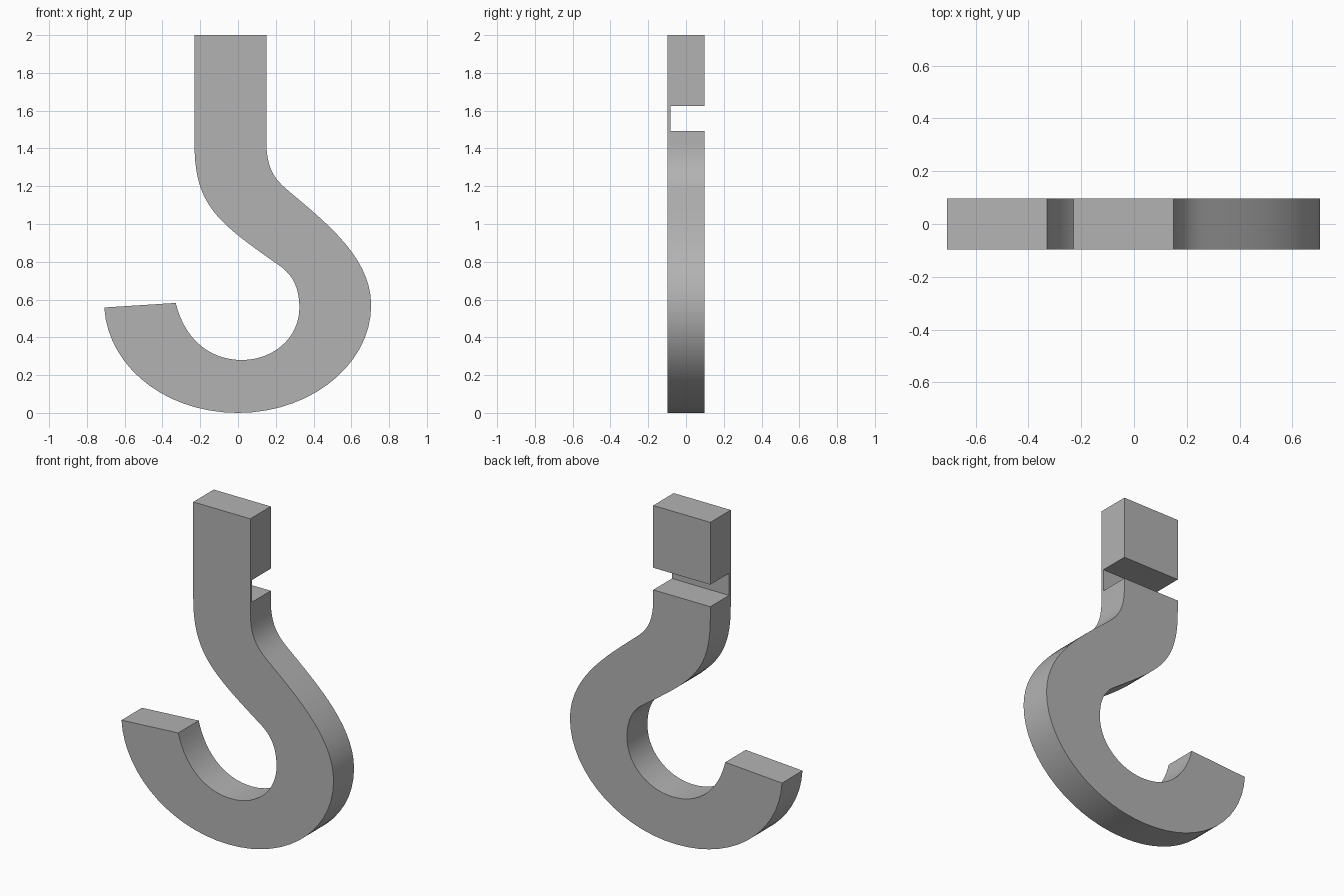
import bpy
import bmesh
import math
from mathutils import Vector
from mathutils.geometry import interpolate_bezier

HALF_DEPTH = 0.0975
TOP = 2.0
STEPS = 16

cube = bpy.data.objects.get("Cube")
if cube:
    bpy.data.objects.remove(cube, do_unlink=True)

# Plain grey metal
grey = bpy.data.materials.new("grey_metal")
grey.use_nodes = True
colour = (0.45, 0.45, 0.45, 1)
grey.diffuse_color = colour
grey.node_tree.nodes["Principled BSDF"].inputs["Base Color"].default_value = colour


def bezier_chain(start, segments):
    """Sample consecutive cubic curves, each (handle, handle, end), in x and z."""
    points = [Vector(start)]
    for h1, h2, end in segments:
        points += interpolate_bezier(points[-1], Vector(h1), Vector(h2), Vector(end), STEPS)[1:]
    return points


def box(name, low, high):
    bpy.ops.mesh.primitive_cube_add(size=1)
    ob = bpy.context.object
    ob.name = name
    low, high = Vector(low), Vector(high)
    ob.location = (low + high) / 2
    ob.scale = high - low
    return ob


# Hook outline: outer edge from shank down to the tip
outer = bezier_chain((0.15, 1.44), [
    ((0.15, 1.30), (0.19, 1.245), (0.25, 1.19)),
    ((0.45, 1.02), (0.705, 0.83), (0.705, 0.57)),
    ((0.705, 0.26), (0.39, 0), (0, 0)),
    ((-0.39, 0), (-0.69, 0.25), (-0.708, 0.558)),
])
# Inner edge from the tip back up to the shank
inner = bezier_chain((-0.33, 0.582), [
    ((-0.28, 0.38), (-0.14, 0.28), (0.02, 0.28)),
    ((0.19, 0.28), (0.325, 0.40), (0.325, 0.557)),
    ((0.325, 0.72), (0.24, 0.765), (0.19, 0.80)),
    ((0.12, 0.85), (0.06, 0.892), (0, 0.94)),
    ((-0.16, 1.07), (-0.23, 1.18), (-0.23, 1.42)),
])
outline = [Vector((0.15, TOP))] + outer + inner + [Vector((-0.23, TOP))]

# Extruded hook body
bm = bmesh.new()
face = bm.faces.new([bm.verts.new((p.x, -HALF_DEPTH, p.y)) for p in outline])
extruded = bmesh.ops.extrude_face_region(bm, geom=[face])
moved = [g for g in extruded["geom"] if isinstance(g, bmesh.types.BMVert)]
bmesh.ops.translate(bm, verts=moved, vec=(0, 2 * HALF_DEPTH, 0))
bmesh.ops.recalc_face_normals(bm, faces=bm.faces)
mesh = bpy.data.meshes.new("hook")
bm.to_mesh(mesh)
bm.free()
hook = bpy.data.objects.new("hook", mesh)
bpy.context.collection.objects.link(hook)
mesh.materials.append(grey)

# Deep slot across the back of the shank, leaving a thin front web
cutter = box("slot_cutter", (-0.5, -0.081, 1.492), (0.5, 0.3, 1.625))
cutter.hide_render = True
cutter.data.materials.append(grey)
slot = hook.modifiers.new("slot", 'BOOLEAN')
slot.operation = 'DIFFERENCE'
slot.solver = 'EXACT'
slot.object = cutter

bpy.ops.object.select_all(action='DESELECT')
hook.select_set(True)
bpy.context.view_layer.objects.active = hook
bpy.ops.object.modifier_apply(modifier=slot.name)
bpy.data.objects.remove(cutter, do_unlink=True)
bpy.ops.object.shade_smooth_by_angle(angle=math.radians(30))
